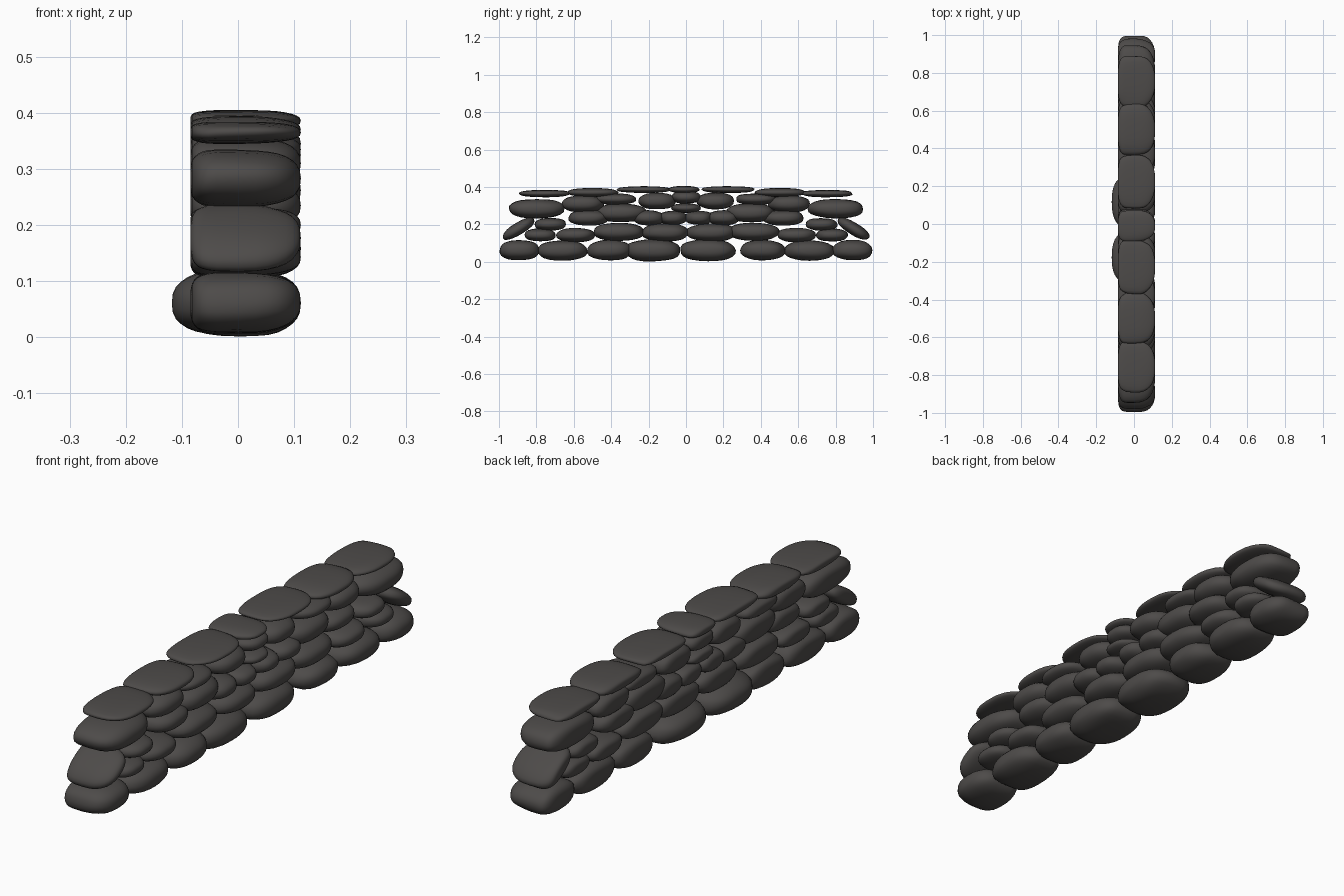
import bpy
import bmesh
import math
from mathutils import Matrix, Vector, noise

cube = bpy.data.objects.get("Cube")
if cube:
    bpy.data.objects.remove(cube)

stone_grey = bpy.data.materials.new("dark stone grey")
stone_grey.use_nodes = True
colour = (0.075, 0.07, 0.067, 1)
stone_grey.diffuse_color = colour
stone_grey.node_tree.nodes["Principled BSDF"].inputs["Base Color"].default_value = colour


def power(value, exponent):
    return math.copysign(abs(value) ** exponent, value)


def stone(name, y, z, length, height, tilt=0, back=0.085, front=0.112):
    """A pillow-shaped stone: blunt towards -x, rounder towards +x."""
    bm = bmesh.new()
    bmesh.ops.create_uvsphere(bm, u_segments=24, v_segments=16, radius=1)
    seed = Vector((y * 9, z * 31, length * 7))
    for v in bm.verts:
        axis, ring = v.co.z, math.hypot(v.co.x, v.co.y)
        angle = math.atan2(v.co.y, v.co.x)
        blunt = 0.5 if axis < 0 and back < 0.1 else 0.78
        lump = 1 + 0.07 * noise.noise(v.co * 1.3 + seed)
        spread = ring ** blunt * lump
        v.co = Vector((
            power(axis, blunt) * (back if axis < 0 else front),
            power(math.cos(angle), 0.85) * spread * length,
            power(math.sin(angle), 0.85) * spread * height))
    bmesh.ops.transform(bm, verts=bm.verts, matrix=Matrix.Translation((0, y, z))
                        @ Matrix.Rotation(math.radians(tilt), 4, "X"))
    bmesh.ops.recalc_face_normals(bm, faces=bm.faces)
    for face in bm.faces:
        face.smooth = True
    mesh = bpy.data.meshes.new(name)
    bm.to_mesh(mesh)
    bm.free()
    mesh.materials.append(stone_grey)
    bpy.context.collection.objects.link(bpy.data.objects.new(name, mesh))


# Courses laid out alike on both halves: y, z, half length, half height, tilt
paired_courses = {
    "base_stone": [(.89, .062, .108, .054), (.66, .06, .134, .054),
                   (.41, .062, .12, .054)],
    "lower_stone": [(.78, .143, .086, .034), (.59, .143, .102, .038),
                    (.36, .16, .135, .048)],
    "leaning_end_stone": [(.895, .177, .095, .033, -32)],
    "middle_stone": [(.725, .2, .085, .034), (.52, .235, .107, .042),
                     (.2, .235, .085, .04), (.07, .235, .075, .038)],
    "upper_stone": [(.8, .283, .148, .052), (.55, .31, .112, .046),
                    (.345, .262, .13, .05), (.375, .335, .11, .03),
                    (.155, .325, .1, .045)],
    "cap_stone": [(.755, .365, .138, .02), (.5, .37, .136, .024),
                  (.225, .386, .145, .018)],
}
for course, stones in paired_courses.items():
    for y, z, length, height, *tilt in stones:
        angle = tilt[0] if tilt else 0
        stone(course, y, z, length, height, angle)
        stone(course, -y, z, length, height, -angle)

# Wide stones in the middle of the base, bulging out to -x
for y in (-.177, .117):
    stone("wide_base_stone", y, .061, .148, .059, back=.118)

# Single stones filling the centre
stone("lower_centre_stone", -.11, .157, .125, .048)
stone("lower_centre_stone", .135, .157, .136, .048)
stone("centre_filler_stone", 0, .287, .08, .025)
stone("upper_centre_stone", 0, .345, .08, .034)
stone("centre_cap_stone", -.01, .386, .083, .019)
